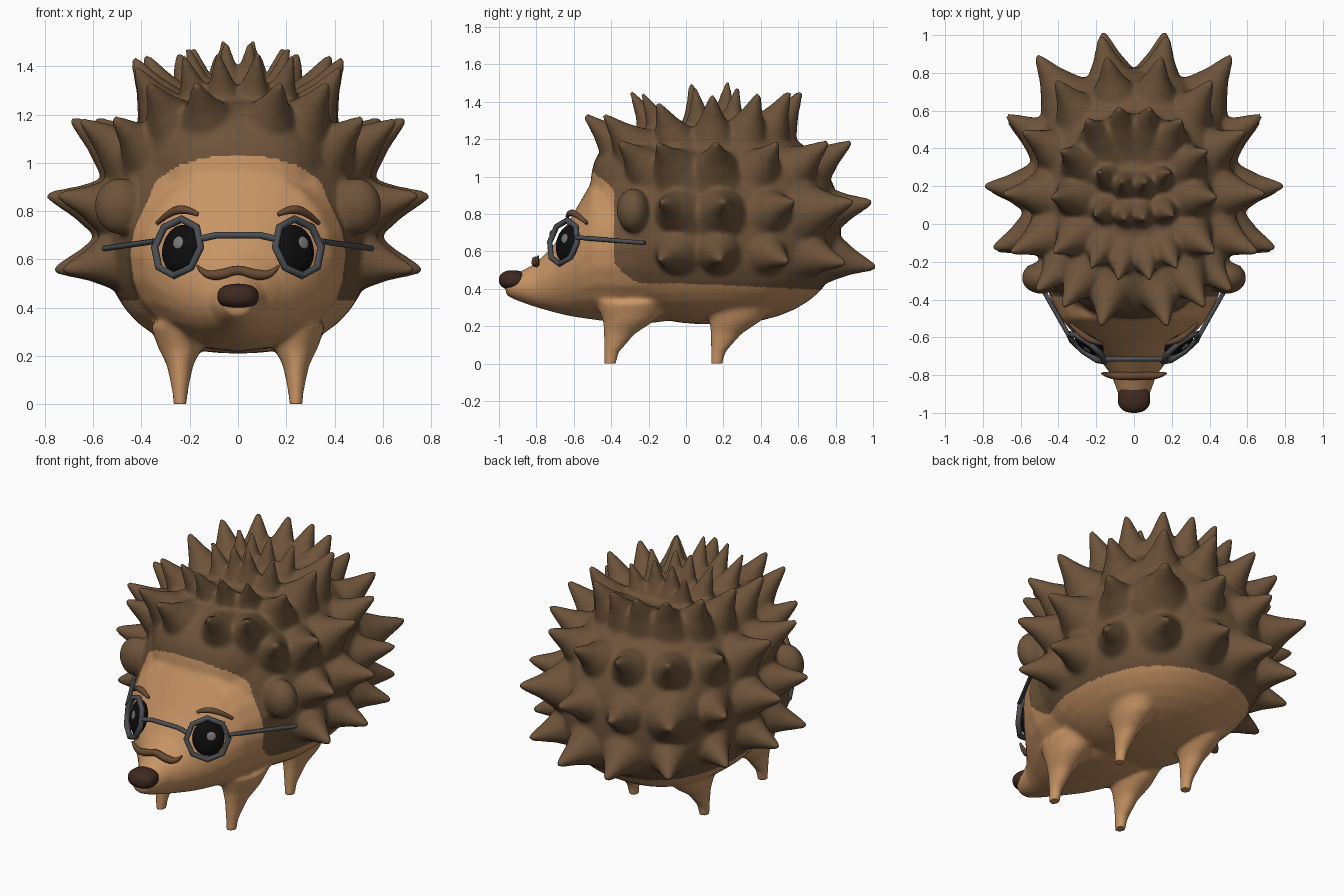
import bpy, bmesh, math
from mathutils import Vector, Matrix

if "Cube" in bpy.data.objects:
    bpy.data.objects.remove(bpy.data.objects["Cube"])


def mat(name, rgb):
    m = bpy.data.materials.new(name)
    m.diffuse_color = (*rgb, 1)
    m.use_nodes = True
    m.node_tree.nodes["Principled BSDF"].inputs["Base Color"].default_value = m.diffuse_color
    return m


TAN = mat("tan skin", (0.58, 0.30, 0.13))
BROWN = mat("brown spines", (0.155, 0.088, 0.043))
NOSE = mat("dark nose", (0.05, 0.022, 0.015))
HAIR = mat("hair brown", (0.135, 0.068, 0.033))
BLACK = mat("eye black", (0.004, 0.004, 0.004))
GREY = mat("highlight grey", (0.2, 0.2, 0.2))
METAL = mat("frame grey", (0.07, 0.075, 0.082))


def make_object(name, mesh, *mats):
    ob = bpy.data.objects.new(name, mesh)
    bpy.context.collection.objects.link(ob)
    mesh.materials.clear()
    for m in mats:
        mesh.materials.append(m)
    mesh.polygons.foreach_set("use_smooth", [True] * len(mesh.polygons))
    return ob


def evaluated_mesh(ob):
    bpy.context.view_layer.update()
    dg = bpy.context.evaluated_depsgraph_get()
    mesh = bpy.data.meshes.new_from_object(ob.evaluated_get(dg))
    bpy.data.objects.remove(ob)
    return mesh


def blob(bm, centre, radii, power=2.0, down=None, rot=None):
    """Super-ellipsoid; 'down' is a different radius for the lower half."""
    rot = rot or Matrix.Identity(3)
    verts = bmesh.ops.create_uvsphere(bm, u_segments=40, v_segments=24, radius=1)["verts"]
    for v in verts:
        n = v.co / sum(abs(c) ** power for c in v.co) ** (1 / power)
        rz = down if down and n.z < 0 else radii[2]
        v.co = Vector(centre) + rot @ Vector((n.x * radii[0], n.y * radii[1], n.z * rz))


def loft(bm, rings, n=24):
    """Closed skin through rings of (centre, x axis, y axis)."""
    loops = []
    for c, ax, ay in rings:
        loops.append([bm.verts.new(c + ax * math.cos(2 * math.pi * i / n) +
                                   ay * math.sin(2 * math.pi * i / n)) for i in range(n)])
    for a, b in zip(loops, loops[1:]):
        for i in range(n):
            bm.faces.new((a[i], a[(i + 1) % n], b[(i + 1) % n], b[i]))
    bm.faces.new(loops[0][::-1])
    bm.faces.new(loops[-1])


def blob_object(name, material, *args, **kw):
    bm = bmesh.new()
    blob(bm, *args, **kw)
    mesh = bpy.data.meshes.new(name)
    bm.to_mesh(mesh)
    bm.free()
    return make_object(name, mesh, material)


def tube(name, points, radius, material, cyclic=False, radii=None, smooth=False):
    cu = bpy.data.curves.new(name, "CURVE")
    cu.dimensions = "3D"
    cu.bevel_depth = radius
    cu.bevel_resolution = 2
    cu.use_fill_caps = True
    sp = cu.splines.new("NURBS" if smooth else "POLY")
    sp.points.add(len(points) - 1)
    for i, p in enumerate(points):
        sp.points[i].co = (*p, 1)
        sp.points[i].radius = radii[i] if radii else 1
    sp.use_cyclic_u = cyclic
    if smooth:
        sp.use_endpoint_u = True
        sp.order_u = 3
    ob = bpy.data.objects.new(name, cu)
    bpy.context.collection.objects.link(ob)
    return make_object(name, evaluated_mesh(ob), material)


# Body: trunk, shoulders, head, ears, legs and spines fused into one skin
X, Y, Z = Vector((1, 0, 0)), Vector((0, 1, 0)), Vector((0, 0, 1))
CENTRE = Vector((0, 0.15, 0.7))
bm = bmesh.new()
blob(bm, CENTRE, (0.555, 0.68, 0.6), 2.35, down=0.49)
blob(bm, (0, -0.08, 0.94), (0.4, 0.43, 0.335), 2.5)

# head: y, bottom, top, half width
HEAD = [(0.1, 0.25, 0.95, 0.44), (-0.2, 0.215, 1.03, 0.47), (-0.38, 0.22, 1.02, 0.45),
        (-0.5, 0.235, 0.98, 0.39),
        (-0.57, 0.245, 0.86, 0.33), (-0.63, 0.255, 0.755, 0.27), (-0.71, 0.275, 0.63, 0.19),
        (-0.8, 0.3, 0.54, 0.12), (-0.9, 0.335, 0.485, 0.085), (-0.965, 0.365, 0.46, 0.055)]
loft(bm, [(Vector((0, y, (a + b) / 2)), X * w, Z * ((b - a) / 2)) for y, a, b, w in HEAD])

for s in (-1, 1):
    blob(bm, (s * 0.49, -0.285, 0.82), (0.105, 0.085, 0.118))
    for y in (-0.41, 0.16):
        loft(bm, [(Vector((s * 0.24, y + dy, z)), X * rx, Y * ry) for dy, z, rx, ry in
                  ((0, -0.03, 0.026, 0.03), (0.012, 0.06, 0.035, 0.04),
                   (0.055, 0.16, 0.055, 0.085), (0.105, 0.23, 0.09, 0.14),
                   (0.13, 0.33, 0.125, 0.2))])

# spine tips on one side, with a width factor per row
ROWS = [
    (1.0, [(0.70, -0.13, 0.56), (0.735, 0.18, 0.56), (0.64, 0.53, 0.55),
           (0.46, 0.83, 0.54), (0.16, 0.99, 0.52)]),
    (1.0, [(0.72, -0.12, 0.86), (0.765, 0.2, 0.86), (0.65, 0.56, 0.86),
           (0.5, 0.87, 0.86), (0.17, 0.97, 0.86)]),
    (0.95, [(0.5, -0.34, 1.17), (0.63, -0.14, 1.16), (0.67, 0.16, 1.165), (0.57, 0.48, 1.165),
            (0.4, 0.74, 1.17), (0.14, 0.86, 1.17)]),
    (0.9, [(0.17, -0.52, 1.31), (0.36, -0.42, 1.31), (0.41, -0.14, 1.37), (0.42, 0.14, 1.41),
           (0.37, 0.38, 1.42), (0.24, 0.54, 1.43), (0.08, 0.6, 1.43)]),
    (0.7, [(0.08, -0.28, 1.43), (0.22, -0.22, 1.42), (0.05, 0.03, 1.475), (0.2, 0.05, 1.45),
           (0.06, 0.22, 1.48), (0.18, 0.27, 1.45)]),
]
PROFILE = [(-0.03, 0.014), (0, 0.028), (0.1, 0.068), (0.19, 0.12), (0.26, 0.172), (0.36, 0.2)]
for width, tips in ROWS:
    for tx, ty, tz in tips:
        for s in (-1, 1):
            tip = Vector((s * tx, ty, tz))
            d = (tip - CENTRE).normalized()
            u = d.orthogonal().normalized()
            v = d.cross(u)
            loft(bm, [(tip - d * t, u * max(0.014, r * width), v * max(0.014, r * width))
                      for t, r in PROFILE], 16)

bmesh.ops.recalc_face_normals(bm, faces=bm.faces)
mesh = bpy.data.meshes.new("body")
bm.to_mesh(mesh)
bm.free()
raw = make_object("raw", mesh)
rm = raw.modifiers.new("fuse", "REMESH")
rm.mode = "VOXEL"
rm.voxel_size = 0.0115
sm = raw.modifiers.new("soften", "SMOOTH")
sm.factor = 0.5
sm.iterations = 16
mesh = evaluated_mesh(raw)
for v in mesh.vertices:
    v.co.z = max(v.co.z, 0)
body = make_object("body", mesh, TAN, BROWN)

# Spiny coat: above the belly line and outside the face arch
for p in mesh.polygons:
    x, y, z = p.center
    arch = (abs(x) / 0.455) ** 2.4 + (abs(max(z, 0.6) - 0.6) / 0.43) ** 2.4
    belly = 0.43 - 0.05 * max(0, y) + 0.12 * max(0, (-0.22 - y) / 0.17) ** 2
    p.material_index = int(z > belly and (y > -0.385 or (arch > 1 and y > -0.6)))

# Nose
blob_object("nose", NOSE, (0, -0.925, 0.447), (0.086, 0.075, 0.052), 2.4)

# Moustache
tube("moustache", [(-0.17, -0.79, 0.575), (-0.14, -0.8, 0.535), (-0.07, -0.805, 0.535),
                   (0, -0.805, 0.56), (0.07, -0.805, 0.535), (0.14, -0.8, 0.535),
                   (0.17, -0.79, 0.575)], 0.021, HAIR,
     radii=[0.25, 0.8, 1.1, 0.9, 1.1, 0.8, 0.25], smooth=True)

# Eyes, brows and spectacles
for s, side in ((-1, "left"), (1, "right")):
    rot = Vector((s * 0.6, -0.78, 0.22)).to_track_quat("Z", "Y").to_matrix()
    eye = Vector((s * 0.238, -0.63, 0.643))
    blob_object(side + "_eye", BLACK, eye, (0.09, 0.102, 0.042), rot=rot)
    blob_object(side + "_eye_highlight", GREY, eye + rot @ Vector((0.015, 0.018, 0.04)),
                (0.026, 0.026, 0.006), rot=rot)
    tube(side + "_brow", [(s * 0.165, -0.635, 0.785), (s * 0.21, -0.625, 0.81),
                          (s * 0.28, -0.585, 0.8), (s * 0.335, -0.53, 0.75)],
         0.018, HAIR, radii=[0.5, 1, 1, 0.5], smooth=True)
    rim = Vector((s * 0.25, -0.655, 0.65))
    tube(side + "_rim", [rim + rot @ Vector((0.12 * math.cos(a), 0.12 * math.sin(a), 0))
                         for a in (math.pi / 4 * i for i in range(8))],
         0.016, METAL, cyclic=True)
    tube(side + "_temple", [(s * 0.345, -0.59, 0.675), (s * 0.555, -0.22, 0.645)], 0.012, METAL)
tube("bridge", [(-0.155, -0.715, 0.685), (-0.09, -0.715, 0.7), (0.09, -0.715, 0.7),
                (0.155, -0.715, 0.685)], 0.014, METAL)
